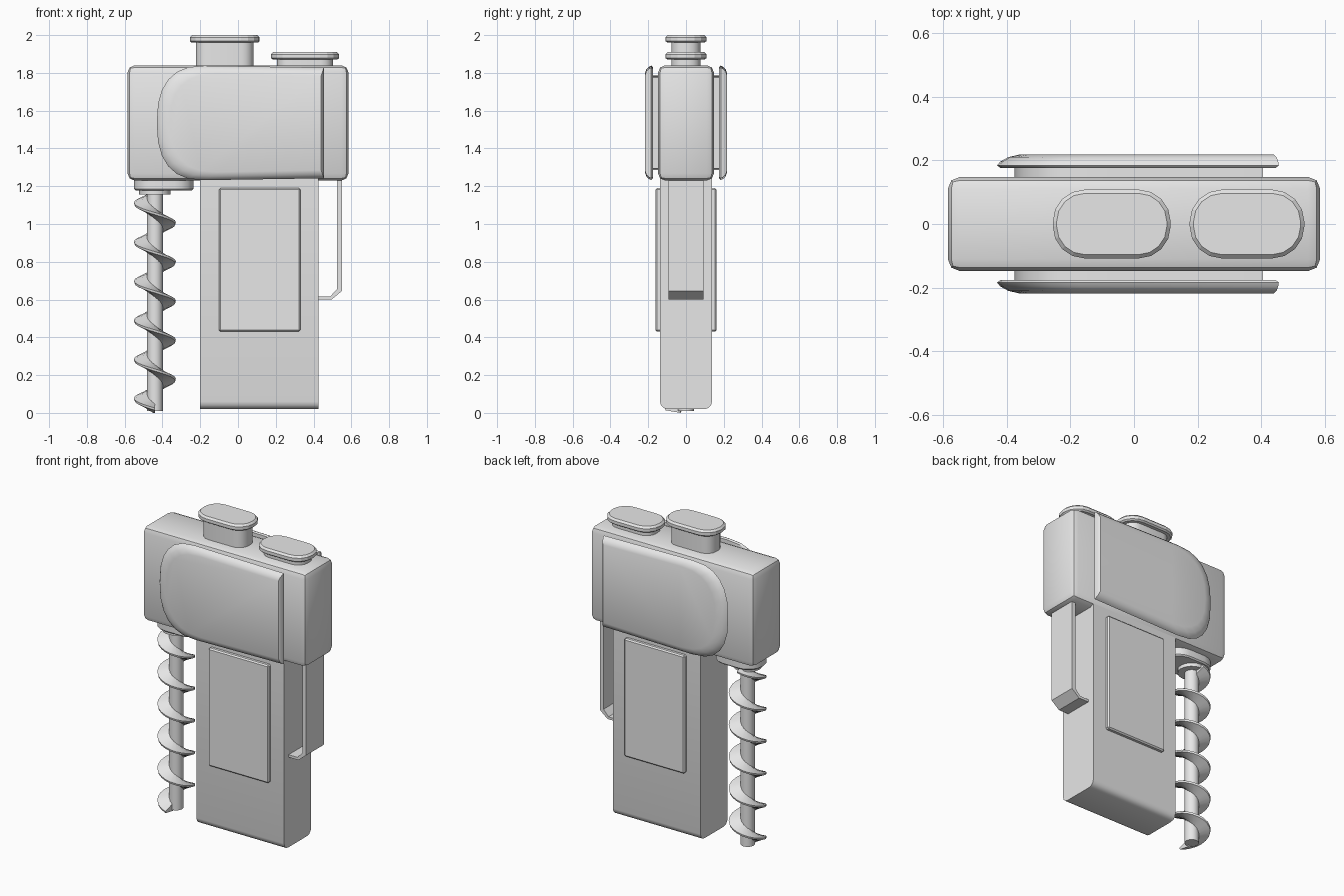
import bpy, bmesh, math
from mathutils import Vector

old = bpy.data.objects.get("Cube")
if old:
    bpy.data.objects.remove(old, do_unlink=True)

grey = bpy.data.materials.new("light grey")
grey.use_nodes = True
color = (0.8, 0.8, 0.8, 1)
grey.diffuse_color = color
grey.node_tree.nodes["Principled BSDF"].inputs["Base Color"].default_value = color


def finish(name, bm, smooth=False):
    """Turn a bmesh into a grey object."""
    bmesh.ops.recalc_face_normals(bm, faces=bm.faces[:])
    mesh = bpy.data.meshes.new(name)
    bm.to_mesh(mesh)
    bm.free()
    mesh.materials.append(grey)
    ob = bpy.data.objects.new(name, mesh)
    bpy.context.collection.objects.link(ob)
    if smooth:
        bpy.ops.object.select_all(action="DESELECT")
        ob.select_set(True)
        bpy.context.view_layer.objects.active = ob
        bpy.ops.object.shade_smooth_by_angle(angle=math.radians(35))
    return ob


def loft(name, rings, smooth=False):
    """Skin closed rings of equal length and cap both ends."""
    bm = bmesh.new()
    loops = [[bm.verts.new(p) for p in ring] for ring in rings]
    n = len(loops[0])
    for a, b in zip(loops, loops[1:]):
        for i in range(n):
            j = (i + 1) % n
            bm.faces.new((a[i], a[j], b[j], b[i]))
    bm.faces.new(loops[0])
    bm.faces.new(loops[-1])
    return finish(name, bm, smooth)


def box(name, lo, hi, bevel, segments=2, pick=lambda e: True):
    """Box between two corners with chosen edges bevelled."""
    lo, hi = Vector(lo), Vector(hi)
    bm = bmesh.new()
    bmesh.ops.create_cube(bm, size=1)
    for v in bm.verts:
        v.co = (lo + hi) / 2 + v.co * (hi - lo)
    bmesh.ops.bevel(bm, geom=[e for e in bm.edges if pick(e)], offset=bevel,
                    segments=segments, profile=0.5, affect="EDGES")
    return finish(name, bm, True)


def rounded(cx, half_x, half_y, radius, z, steps=4):
    """Horizontal rounded rectangle ring."""
    ring = []
    for k, (sx, sy) in enumerate(((1, 1), (-1, 1), (-1, -1), (1, -1))):
        for i in range(steps + 1):
            a = (k + i / steps) * math.pi / 2
            ring.append((cx + sx * (half_x - radius) + radius * math.cos(a),
                         sy * (half_y - radius) + radius * math.sin(a), z))
    return ring


# Head housing
box("head_housing", (-0.585, -0.148, 1.23), (0.585, 0.148, 1.84), 0.038)


# Grip, rounded only along its bottom long edges
def bottom_long(e):
    a, b = (v.co for v in e.verts)
    return abs(a.x - b.x) > 0.1 and a.z < 0.5


box("grip", (-0.2, -0.138, 0.02), (0.425, 0.138, 1.25), 0.04, 3, bottom_long)


# D-shaped side panels on raised mounts
def d_ring(y, left, right, low, high, taper=0.01):
    cx, cz, rz = left + 0.25, (low + high) / 2, (high - low) / 2
    ring = [(right, y, low + taper), (right, y, high - taper)]
    for i in range(13):
        a = math.pi / 2 + math.pi * i / 12
        c, s = math.cos(a), math.sin(a)
        ring.append((cx - 0.25 * abs(c) ** 0.8, y,
                     cz + rz * math.copysign(abs(s) ** 0.8, s)))
    return ring


for side, word in ((-1, "front"), (1, "back")):
    loft(word + "_panel", [
        d_ring(side * 0.176, -0.42, 0.445, 1.24, 1.83),
        d_ring(side * 0.184, -0.43, 0.455, 1.232, 1.838),
        d_ring(side * 0.196, -0.42, 0.453, 1.238, 1.832),
        d_ring(side * 0.21, -0.395, 0.448, 1.252, 1.818),
        d_ring(side * 0.218, -0.36, 0.44, 1.275, 1.795)], True)
    loft(word + "_panel_mount", [d_ring(side * y, -0.375, 0.405, 1.285, 1.785)
                                 for y in (0.13, 0.18)], True)
    # Grip cover plates
    box(word + "_grip_plate", (-0.1, min(side * 0.12, side * 0.162), 0.43),
        (0.33, max(side * 0.12, side * 0.162), 1.19), 0.008, 1)

# Top buttons: a stem under a bevelled cap
for name, cx, half, top in (("tall_button", -0.07, 0.185, 2.0),
                            ("short_button", 0.355, 0.18, 1.91)):
    loft(name + "_stem", [rounded(cx, half - 0.032, 0.077, 0.065, z)
                          for z in (1.82, top - 0.02)], True)
    loft(name + "_cap", [rounded(cx, half - d, 0.108 - d, 0.1 - d, top - h)
                         for d, h in ((0.01, 0.04), (0, 0.032),
                                      (0, 0.012), (0.012, 0))])

# Belt clip: bent strip on the side of the grip
outer = [(0.55, 1.25), (0.55, 0.645), (0.495, 0.6), (0.41, 0.6)]
inner = [(0.41, 0.616), (0.488, 0.616), (0.524, 0.655), (0.524, 1.25)]
loft("belt_clip", [[(x, y, z) for x, z in outer + inner] for y in (-0.092, 0.092)])

# Auger collar, washer and shaft
AX = -0.44
loft("auger_collar", [rounded(-0.393, 0.157 - d, 0.105 - d, 0.1 - d, z)
                      for d, z in ((0.008, 1.178), (0, 1.186), (0, 1.25))], True)
for name, r, low, high in (("auger_washer", 0.083, 1.155, 1.19),
                           ("auger_shaft", 0.042, 0.01, 1.2)):
    loft(name, [[(AX + r * math.cos(math.tau * i / 16),
                  r * math.sin(math.tau * i / 16), z) for i in range(16)]
                for z in (low, high)], True)

# Spiral flight with a wedge cross-section
PITCH, STEPS, TURNS = 0.207, 20, 5.5
section = [(0.03, -0.03), (0.108, -0.006), (0.111, 0.006), (0.03, 0.03)]
flight = []
for i in range(int(STEPS * TURNS) + 1):
    t = i / STEPS
    a = -math.pi / 2 - math.tau * t
    flight.append([(AX + r * math.cos(a), r * math.sin(a),
                    max(0, 0.02 + PITCH * t + h)) for r, h in section])
loft("auger_flight", flight, True)
